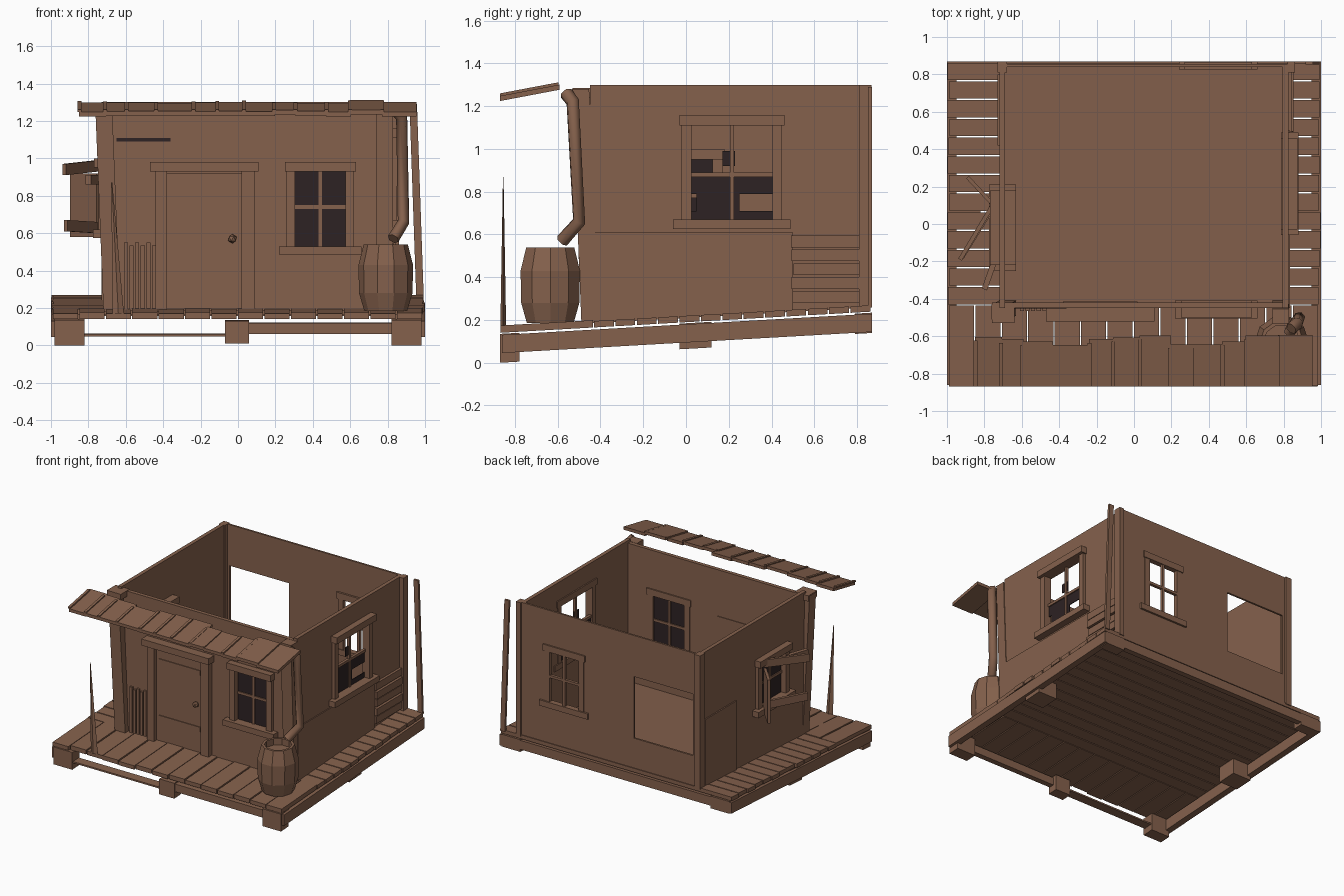
import bpy, bmesh, math, random
from mathutils import Vector

if "Cube" in bpy.data.objects:
    bpy.data.objects.remove(bpy.data.objects["Cube"])

random.seed(4)


def material(name, rgb):
    m = bpy.data.materials.new(name)
    m.diffuse_color = (*rgb, 1)
    m.use_nodes = True
    m.node_tree.nodes["Principled BSDF"].inputs["Base Color"].default_value = m.diffuse_color
    return m


WOOD = material("weathered_brown", (0.235, 0.120, 0.073))
DARK = material("dark_glass", (0.026, 0.016, 0.017))


def deck(y):
    """Height of the sloping deck surface."""
    return 0.17 + 0.057 * (y + 0.87)


def on_deck(v):
    """Shear so z is measured from the deck surface."""
    return Vector((v.x, v.y, v.z + deck(v.y)))


def finish(name, bm, mat=WOOD):
    bmesh.ops.recalc_face_normals(bm, faces=bm.faces)
    me = bpy.data.meshes.new(name)
    bm.to_mesh(me)
    bm.free()
    me.materials.append(mat)
    ob = bpy.data.objects.new(name, me)
    bpy.context.collection.objects.link(ob)
    return ob


def box(name, x0, x1, y0, y1, z0, z1, mat=WOOD, warp=None):
    """Box by limits; z0=None makes the bottom follow the deck."""
    bm = bmesh.new()
    for v in bmesh.ops.create_cube(bm, size=1)["verts"]:
        x = x1 if v.co.x > 0 else x0
        y = y1 if v.co.y > 0 else y0
        z = z1 if v.co.z > 0 else (deck(y) - 0.01 if z0 is None else z0)
        v.co = (x, y, z)
        if warp:
            v.co = warp(v.co)
    return finish(name, bm, mat)


def plank(name, a, b, width, z0, z1, lift=0.0):
    """Upright board from plan point a to b, its far end lifted."""
    a, b = Vector(a), Vector(b)
    n = Vector((-(b - a).y, (b - a).x)).normalized() * width / 2
    bm = bmesh.new()
    lo, hi = [], []
    for p, dz in ((a + n, 0), (a - n, 0), (b - n, lift), (b + n, lift)):
        lo.append(bm.verts.new((p.x, p.y, z0 + dz)))
        hi.append(bm.verts.new((p.x, p.y, z1 + dz)))
    bm.faces.new(lo)
    bm.faces.new(hi)
    for i in range(4):
        j = (i + 1) % 4
        bm.faces.new((lo[i], lo[j], hi[j], hi[i]))
    return finish(name, bm)


# Wall frames: inner plane position and outward direction
SIDES = {"front": ("y", -0.42, -1), "back": ("y", 0.84, 1),
         "left": ("x", -0.69, -1), "right": ("x", 0.795, 1)}


def part(side, name, u0, u1, w0, w1, z0, z1, mat=WOOD):
    """Box along a wall: u along the wall, w outward from its inner face."""
    axis, base, s = SIDES[side]
    a, b = sorted((base + s * w0, base + s * w1))
    lim = (u0, u1, a, b) if axis == "y" else (a, b, u0, u1)
    return box(f"{side}_{name}", *lim, z0, z1, mat)


def wall(side, u0, u1, top, t, holes=()):
    """Wall of thickness t with openings (u0, u1, z0, z1), left to right."""
    at = u0
    for i, (a, b, lo, hi) in enumerate(holes):
        part(side, f"wall_pier_{i}", at, a, 0, t, None, top)
        part(side, f"wall_below_{i}", a, b, 0, t, None, lo)
        part(side, f"wall_above_{i}", a, b, 0, t, hi, top)
        at = b
    part(side, "wall_end", at, u1, 0, t, None, top)


def window(side, u0, u1, z0, z1, w0, w1, bar_z):
    """Casing, sill and glazing bars around an opening."""
    part(side, "window_head", u0 - 0.05, u1 + 0.05, w0, w1, z1, z1 + 0.05)
    part(side, "window_sill", u0 - 0.08, u1 + 0.08, w0, w1 + 0.004, z0 - 0.045, z0)
    inner, outer = w0 * 0.6, max(w1 * 0.7, 0.02)
    part(side, "window_jamb_a", u0 - 0.04, u0 + 0.005, inner, outer, z0, z1)
    part(side, "window_jamb_b", u1 - 0.005, u1 + 0.04, inner, outer, z0, z1)
    mid = (u0 + u1) / 2
    part(side, "window_bar_upright", mid - 0.01, mid + 0.01, 0, 0.022, z0, z1)
    part(side, "window_bar_cross", u0, u1, 0, 0.022, bar_z - 0.01, bar_z + 0.01)


# Walls and windows
wall("front", -0.70, 0.80, 1.28, 0.03, [(0.30, 0.58, 0.53, 0.93)])
wall("back", -0.70, 0.80, 1.30, 0.015,
     [(-0.66, -0.15, 0.50, 0.98), (0.32, 0.58, 0.59, 0.98)])
wall("left", -0.45, 0.855, 1.30, 0.03, [(-0.17, 0.13, 0.62, 0.95)])
wall("right", -0.45, 0.855, 1.30, 0.03, [(0.02, 0.41, 0.67, 1.11)])
window("front", 0.30, 0.58, 0.53, 0.93, -0.01, 0.08, 0.74)
window("back", 0.32, 0.58, 0.59, 0.98, -0.015, 0.026, 0.79)
window("left", -0.17, 0.13, 0.62, 0.95, -0.06, 0.08, 0.78)
window("right", 0.02, 0.41, 0.67, 1.11, -0.01, 0.08, 0.88)

# Dark panes: whole in front, broken at the sides
part("front", "pane", 0.30, 0.58, 0.008, 0.014, 0.53, 0.93, DARK)
part("left", "pane", -0.17, 0.13, 0.008, 0.014, 0.62, 0.95, DARK)
part("right", "pane_upper_strip", 0.02, 0.41, 0.008, 0.014, 0.79, 0.88, DARK)
part("right", "pane_lower_strip", 0.02, 0.41, 0.008, 0.014, 0.67, 0.71, DARK)
part("right", "pane_shard_a", 0.05, 0.25, 0.008, 0.014, 0.71, 0.79, DARK)
part("right", "pane_shard_b", 0.17, 0.23, 0.008, 0.014, 0.92, 0.99, DARK)
part("front", "wall_split", -0.65, -0.36, 0.03, 0.033, 1.09, 1.11, DARK)

# Door with frame, battens and knob
part("front", "door", -0.38, 0.02, -0.005, 0.04, 0.195, 0.92)
part("front", "door_head", -0.47, 0.11, 0, 0.10, 0.93, 0.98)
part("front", "door_jamb_left", -0.44, -0.38, 0, 0.07, None, 0.93)
part("front", "door_jamb_right", 0.02, 0.09, 0, 0.07, None, 0.93)
for z in (0.36, 0.80):
    part("front", "door_batten", -0.36, 0.0, 0.04, 0.046, z, z + 0.035)
bm = bmesh.new()
bmesh.ops.create_icosphere(bm, subdivisions=1, radius=0.025)
bmesh.ops.translate(bm, verts=bm.verts, vec=(-0.03, -0.48, 0.57))
finish("door_knob", bm)

# Corrugated patch left of the door, boards low on the right wall
for i in range(6):
    u = -0.61 + i * 0.03
    part("front", "corrugated_rib", u, u + 0.022, 0.03, 0.045, None,
         0.55 - 0.015 * (i % 2))
part("right", "lower_panel", -0.45, 0.50, 0.03, 0.038, None, 0.61)
for i in range(5):
    z = 0.28 + i * 0.065
    part("right", "patch_board", 0.50 + random.uniform(-0.01, 0.02), 0.868,
         0.03, 0.05 + 0.008 * (i % 2), z, z + 0.055)
part("left", "patch_panel", 0.42, 0.80, 0.03, 0.04, None, 0.78)


# Corner posts, leaning slightly outward at the top
def lean(dx, dy=0.0):
    return lambda v: Vector((v.x + dx * (v.z - 0.2), v.y + dy * (v.z - 0.2), v.z))


box("front_left_post", -0.72, -0.63, -0.49, -0.41, None, 1.28, warp=lean(-0.04, -0.02))
box("front_right_post", 0.74, 0.83, -0.49, -0.41, None, 1.28, warp=lean(0.0, -0.04))
box("post_cap", -0.76, -0.64, -0.53, -0.42, 1.24, 1.285)
box("back_left_post", -0.73, -0.68, 0.81, 0.868, None, 1.30)
box("back_right_post", 0.82, 0.86, 0.81, 0.868, None, 1.30)
box("outer_back_post", 0.955, 0.995, 0.852, 0.87, None, 1.29, warp=lean(-0.035))

# Broken spike of the front porch post
bm = bmesh.new()
bmesh.ops.create_cone(bm, cap_ends=True, segments=4, radius1=0.03, radius2=0.003, depth=0.7)
for v in bm.verts:
    v.co = (-0.64 + v.co.x - 0.05 * (v.co.z + 0.35), -0.855 + v.co.y * 0.45, v.co.z + 0.52)
finish("broken_porch_post", bm)

# Left window: hanging shutter and torn boards
plank("loose_shutter", (-0.75, 0.10), (-0.89, 0.25), 0.02, 0.58, 0.92)
plank("torn_board_upper", (-0.75, 0.11), (-0.93, -0.19), 0.022, 0.93, 0.99, -0.02)
plank("torn_board_lower", (-0.76, 0.08), (-0.92, -0.18), 0.022, 0.60, 0.66, 0.01)
plank("torn_board_short", (-0.74, -0.18), (-0.80, -0.35), 0.03, 0.86, 0.91)

# Deck: boards along x under the room, along y on the porch
n = 13
for i in range(n):
    y = -0.43 + i * 0.1
    box("deck_board", -1 + random.uniform(0, 0.015), 1 - random.uniform(0, 0.015),
        y, y + 0.092, -0.03, 0, warp=on_deck)
for i in range(14):
    x = -0.99 + i * 0.1415
    box("porch_board", x, x + 0.134, -0.87 + random.uniform(0, 0.02), -0.435,
        -0.03, 0.004 * (i % 2), warp=on_deck)
box("room_floor", -0.69, 0.795, -0.42, 0.845, 0.002, 0.01, warp=on_deck)

# Beams and foundation blocks
for s in (-1, 1):
    box("side_beam", min(s, s * 0.95), max(s, s * 0.95), -0.86, 0.87, -0.125, -0.04, warp=on_deck)
    for y0, y1, z in ((-0.87, -0.78, -0.17), (-0.03, 0.12, -0.155), (0.79, 0.87, -0.13)):
        x0, x1 = sorted((s * 0.98, s * 0.82))
        box("foundation_block", x0, x1, y0, y1, z, -0.035, warp=on_deck)
box("middle_block", -0.07, 0.06, -0.87, -0.79, -0.16, -0.04, warp=on_deck)
box("front_beam_right", 0.06, 0.86, -0.86, -0.82, -0.11, -0.05, warp=on_deck)
box("front_beam_left", -0.82, -0.07, -0.86, -0.79, -0.122, -0.11, warp=on_deck)
box("back_beam", -0.95, 0.95, 0.83, 0.87, -0.11, -0.04, warp=on_deck)

# Porch roof sheets with a torn back edge
x = -0.85
while x < 0.93:
    w = min(random.uniform(0.11, 0.2), 0.97 - x)
    back = random.uniform(-0.66, -0.59)
    lift = random.uniform(-0.006, 0.006)
    box("roof_sheet", x, x + w + 0.008, -0.87, back, 0, 0.024,
        warp=lambda v: Vector((v.x, v.y, v.z + 1.23 + lift + 0.19 * (v.y + 0.87))))
    box("roof_seam", x - 0.008, x + 0.012, -0.868, back - 0.02, 0.02, 0.032,
        warp=lambda v: Vector((v.x, v.y, v.z + 1.228 + 0.19 * (v.y + 0.87))))
    x += w

# Downpipe into the barrel
cu = bpy.data.curves.new("downpipe", "CURVE")
cu.dimensions = "3D"
cu.bevel_depth = 0.032
cu.bevel_resolution = 1
cu.use_fill_caps = True
sp = cu.splines.new("POLY")
path = [(0.84, -0.56, 1.26), (0.875, -0.53, 1.22), (0.885, -0.50, 0.66), (0.83, -0.58, 0.57)]
sp.points.add(len(path) - 1)
for p, c in zip(sp.points, path):
    p.co = (*c, 1)
cu.materials.append(WOOD)
bpy.context.collection.objects.link(bpy.data.objects.new("downpipe", cu))

# Barrel: ten-sided staves with an open top
bm = bmesh.new()
rings = []
for r, z in ((0.0, 0.185), (0.115, 0.185), (0.143, 0.28), (0.146, 0.43),
             (0.118, 0.54), (0.098, 0.54), (0.098, 0.49), (0.0, 0.49)):
    rings.append([bm.verts.new((0.79 + r * math.cos(a), -0.635 + r * math.sin(a), z))
                  for a in (math.tau * k / 10 for k in range(10))])
for a, b in zip(rings, rings[1:]):
    for k in range(10):
        bm.faces.new((a[k], a[(k + 1) % 10], b[(k + 1) % 10], b[k]))
bmesh.ops.remove_doubles(bm, verts=bm.verts, dist=1e-5)
finish("barrel", bm)
